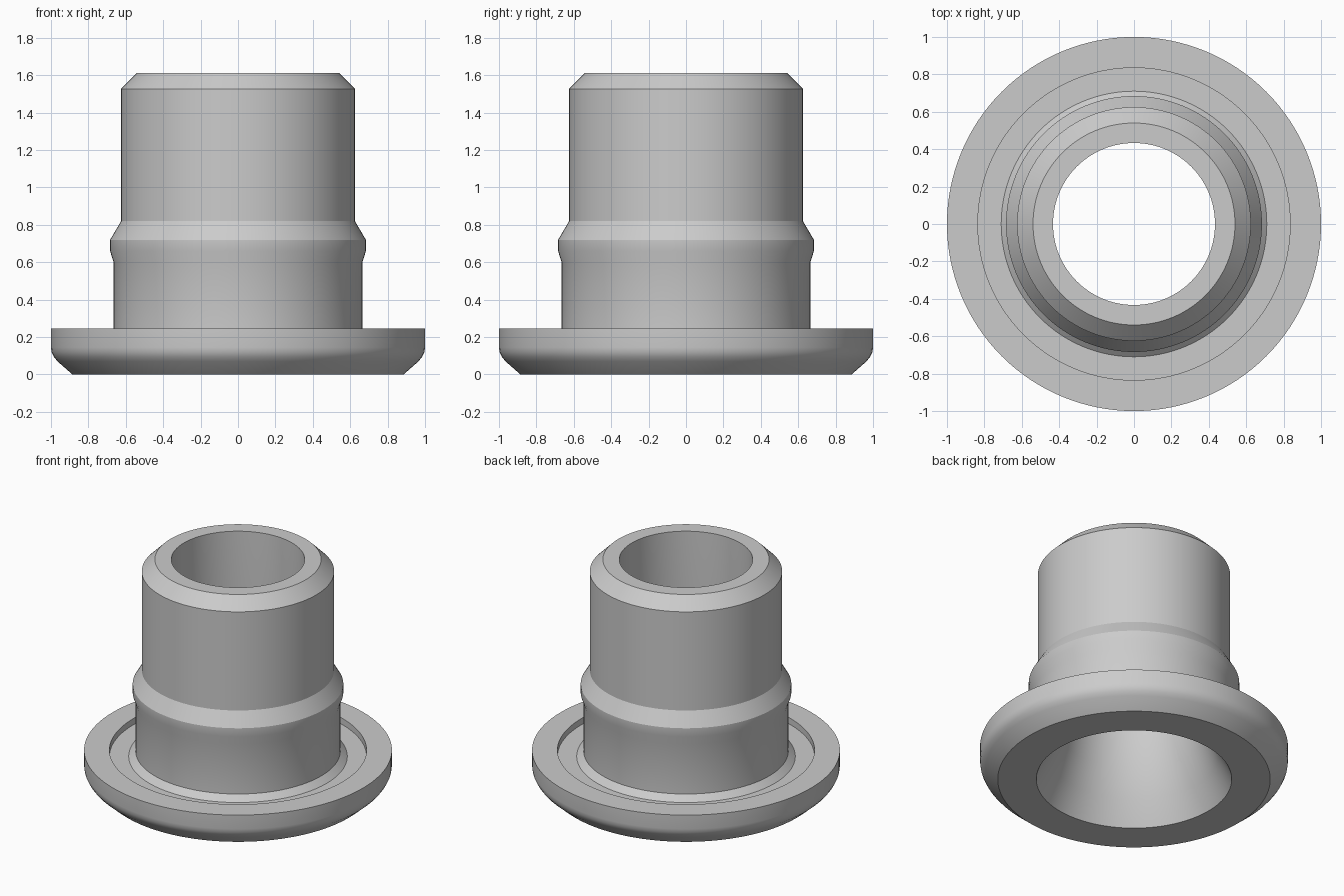
import bpy
import bmesh
import math

cube = bpy.data.objects.get("Cube")
if cube:
    bpy.data.objects.remove(cube, do_unlink=True)

SEGMENTS = 128

# One plain grey material
grey = bpy.data.materials.new("plain_grey")
grey.use_nodes = True
colour = (0.6, 0.6, 0.6, 1.0)
grey.diffuse_color = colour
grey.node_tree.nodes["Principled BSDF"].inputs["Base Color"].default_value = colour


def lathe(name, profile, material):
    """Revolve a closed (radius, height) profile around the z axis."""
    bm = bmesh.new()
    verts = [bm.verts.new((r, 0, z)) for r, z in profile]
    edges = [bm.edges.new((a, b)) for a, b in zip(verts, verts[1:] + verts[:1])]
    bmesh.ops.spin(bm, geom=verts + edges, cent=(0, 0, 0), axis=(0, 0, 1),
                   angle=math.tau, steps=SEGMENTS)
    bmesh.ops.remove_doubles(bm, verts=bm.verts, dist=0.0001)
    bmesh.ops.recalc_face_normals(bm, faces=bm.faces)
    mesh = bpy.data.meshes.new(name)
    bm.to_mesh(mesh)
    bm.free()
    mesh.materials.append(material)
    obj = bpy.data.objects.new(name, mesh)
    bpy.context.collection.objects.link(obj)
    bpy.ops.object.select_all(action="DESELECT")
    obj.select_set(True)
    bpy.context.view_layer.objects.active = obj
    bpy.ops.object.shade_smooth_by_angle(angle=math.radians(30))
    return obj


# Flange with rounded underside and a shallow recess in its top
flange = [(0.885, 0), (0.965, 0.07), (0.985, 0.095), (0.997, 0.12), (1, 0.145),
          (1, 0.245), (0.835, 0.245), (0.835, 0.2), (0.71, 0.2), (0.665, 0.24)]
# Sleeve with raised bead and chamfered mouth
sleeve = [(0.665, 0.6), (0.684, 0.66), (0.684, 0.72), (0.625, 0.82),
          (0.625, 1.527), (0.54, 1.612)]
# Bore, flaring out towards the base
bore = [(0.433, 1.612), (0.433, 0.7), (0.445, 0.54), (0.48, 0.36),
        (0.545, 0.17), (0.635, 0)]

lathe("flanged_sleeve", flange + sleeve + bore, grey)
